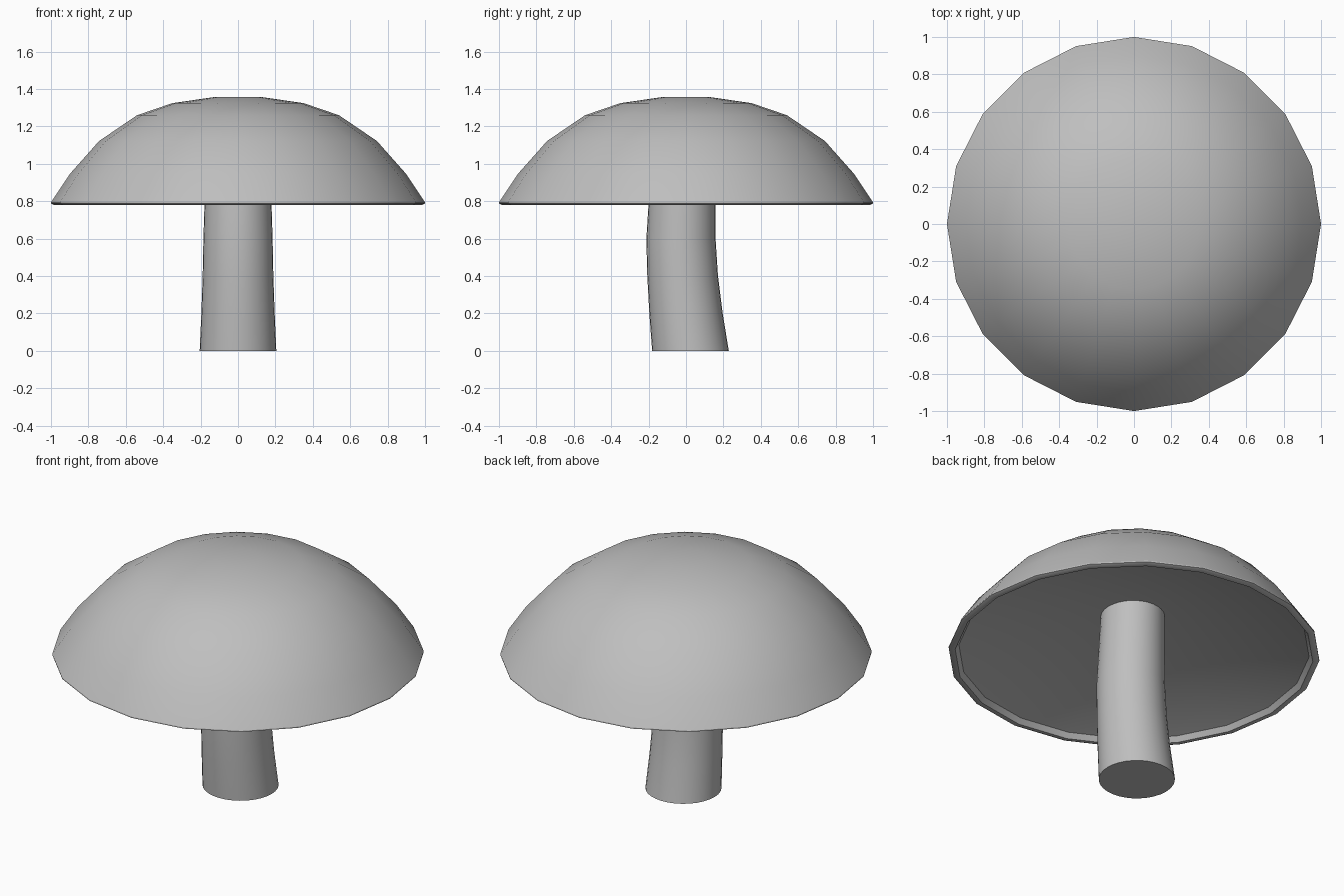
import bpy, bmesh, math

cube = bpy.data.objects.get("Cube")
if cube:
    bpy.data.objects.remove(cube, do_unlink=True)

grey = bpy.data.materials.new("plain_grey")
grey.use_nodes = True
grey.diffuse_color = (0.52, 0.52, 0.52, 1)
shader = next(n for n in grey.node_tree.nodes if n.type == "BSDF_PRINCIPLED")
shader.inputs["Base Color"].default_value = (0.52, 0.52, 0.52, 1)


def loft(name, rings, sides):
    """Skin stacked horizontal rings given as (radius, height, y offset)."""
    bm = bmesh.new()
    loops = []
    for radius, z, y in rings:
        loops.append([bm.verts.new((radius * math.cos(math.tau * i / sides),
                                    y + radius * math.sin(math.tau * i / sides), z))
                      for i in range(sides)])
    for a, b in zip(loops, loops[1:]):
        for i in range(sides):
            j = (i + 1) % sides
            bm.faces.new((a[i], a[j], b[j], b[i]))
    # Close the ends; a ring of radius zero merges into a point
    for ring, loop in ((rings[0], loops[0]), (rings[-1], loops[-1])):
        if ring[0] > 0:
            bm.faces.new(loop)
    bmesh.ops.remove_doubles(bm, verts=bm.verts, dist=0.0001)
    bmesh.ops.recalc_face_normals(bm, faces=bm.faces)
    mesh = bpy.data.meshes.new(name)
    bm.to_mesh(mesh)
    bm.free()
    mesh.materials.append(grey)
    obj = bpy.data.objects.new(name, mesh)
    bpy.context.collection.objects.link(obj)
    bpy.ops.object.select_all(action="DESELECT")
    obj.select_set(True)
    bpy.context.view_layer.objects.active = obj
    bpy.ops.object.shade_smooth_by_angle(angle=math.radians(30))


# Cap: faceted dome, thin bevelled rim, then a shallow conical hollow underneath
dome = [(0.12, 1.358), (0.35, 1.325), (0.54, 1.26), (0.743, 1.122), (0.9, 0.945), (1, 0.795)]
rim = [(1, 0.788), (0.985, 0.781), (0.965, 0.781), (0.945, 0.81)]
hollow = [(0, 1.075)]
loft("mushroom_cap", [(r, z, 0) for r, z in dome + rim + hollow], 20)

# Stem: tapered and gently bent, reaching up into the hollow
loft("mushroom_stem", [(0.205, 0, 0.024), (0.196, 0.2, 0), (0.189, 0.4, -0.018),
                       (0.185, 0.6, -0.027), (0.179, 0.79, -0.021), (0.172, 1.05, -0.01)], 32)
